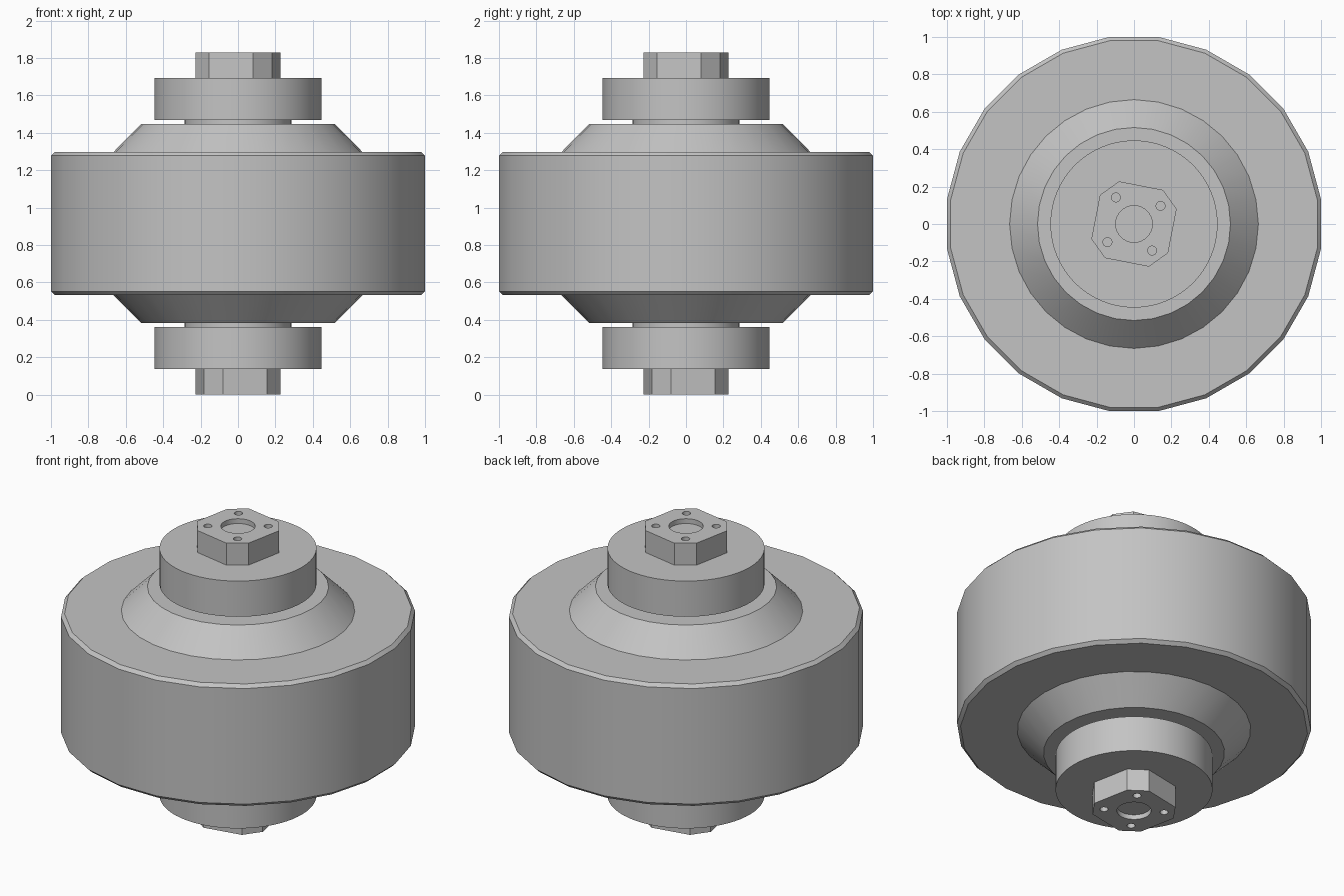
import bpy, bmesh, math
from mathutils import Matrix, Vector

if "Cube" in bpy.data.objects:
    bpy.data.objects.remove(bpy.data.objects["Cube"], do_unlink=True)

MID = 0.915   # height of the middle plane; parts are modelled relative to it

grey = bpy.data.materials.new("plain grey")
grey.use_nodes = True
grey.diffuse_color = (0.55, 0.55, 0.55, 1)
grey.node_tree.nodes["Principled BSDF"].inputs["Base Color"].default_value = (0.55, 0.55, 0.55, 1)

UPPER = Matrix.Translation((0, 0, MID))
LOWER = UPPER @ Matrix.Rotation(math.pi, 4, "X")


def finish(bm, name, place):
    bmesh.ops.recalc_face_normals(bm, faces=bm.faces)
    bm.transform(place)
    mesh = bpy.data.meshes.new(name)
    bm.to_mesh(mesh)
    bm.free()
    mesh.materials.append(grey)
    obj = bpy.data.objects.new(name, mesh)
    bpy.context.collection.objects.link(obj)
    return obj


def smooth(obj):
    bpy.ops.object.select_all(action="DESELECT")
    obj.select_set(True)
    bpy.context.view_layer.objects.active = obj
    bpy.ops.object.shade_smooth_by_angle(angle=math.radians(30))


def prism(bm, points, low, high):
    """Closed prism from a flat outline."""
    base = bm.faces.new([bm.verts.new((x, y, low)) for x, y in points])
    top = bmesh.ops.extrude_face_region(bm, geom=[base], use_keep_orig=True)["geom"]
    verts = [v for v in top if isinstance(v, bmesh.types.BMVert)]
    bmesh.ops.translate(bm, verts=verts, vec=(0, 0, high - low))


def circle(x, y, radius, sides):
    return [(x + radius * math.cos(math.tau * i / sides),
             y + radius * math.sin(math.tau * i / sides)) for i in range(sides)]


def lathe(name, profile, sides, place, turn=0.0):
    """Solid of revolution from (radius, height) points, capped at both ends."""
    bm = bmesh.new()
    rings = []
    for radius, z in profile:
        rings.append([bm.verts.new((radius * math.cos(turn + math.tau * i / sides),
                                    radius * math.sin(turn + math.tau * i / sides), z))
                      for i in range(sides)])
    for a, b in zip(rings, rings[1:]):
        for i in range(sides):
            j = (i + 1) % sides
            bm.faces.new((a[i], a[j], b[j], b[i]))
    bm.faces.new(rings[0])
    bm.faces.new(rings[-1])
    obj = finish(bm, name, place)
    smooth(obj)
    return obj


def hub(name, place):
    """Chamfered square boss with a centre recess and four bolt holes."""
    top, bottom = 0.915, 0.77
    quarter = [Matrix.Rotation(-math.pi / 2 * k, 2) for k in range(4)]
    bm = bmesh.new()
    outline = [tuple(r @ Vector(p)) for r in quarter for p in ((-0.08, 0.228), (0.155, 0.182))]
    prism(bm, outline, bottom, top)
    body = finish(bm, name, place)

    bm = bmesh.new()
    prism(bm, circle(0, 0, 0.098, 32), top - 0.03, top + 0.05)
    for r in quarter:
        x, y = r @ Vector((-0.097, 0.142))
        prism(bm, circle(x, y, 0.024, 16), top - 0.08, top + 0.05)
    cutter = finish(bm, name + "_cutter", place)
    cutter.hide_render = True

    cut = body.modifiers.new("holes", "BOOLEAN")
    cut.operation = "DIFFERENCE"
    cut.solver = "EXACT"
    cut.object = cutter
    bpy.context.view_layer.objects.active = body
    bpy.ops.object.modifier_apply(modifier=cut.name)
    bpy.data.objects.remove(cutter, do_unlink=True)
    smooth(body)


# Wide drum with small rim chamfers
R = 1 / math.cos(math.pi / 24)
lathe("drum", [(R - 0.02, -0.383), (R, -0.363), (R, 0.363), (R - 0.02, 0.383)],
      24, UPPER, math.pi / 24)

# Matching stack of parts at each end
for side, place in (("upper", UPPER), ("lower", LOWER)):
    lathe(side + "_cone", [(0.668, 0.38), (0.516, 0.533)], 32, place)
    lathe(side + "_neck", [(0.286, 0.52), (0.286, 0.56)], 48, place)
    lathe(side + "_collar", [(0.447, 0.553), (0.447, 0.777)], 64, place)
    hub(side + "_hub", place)
